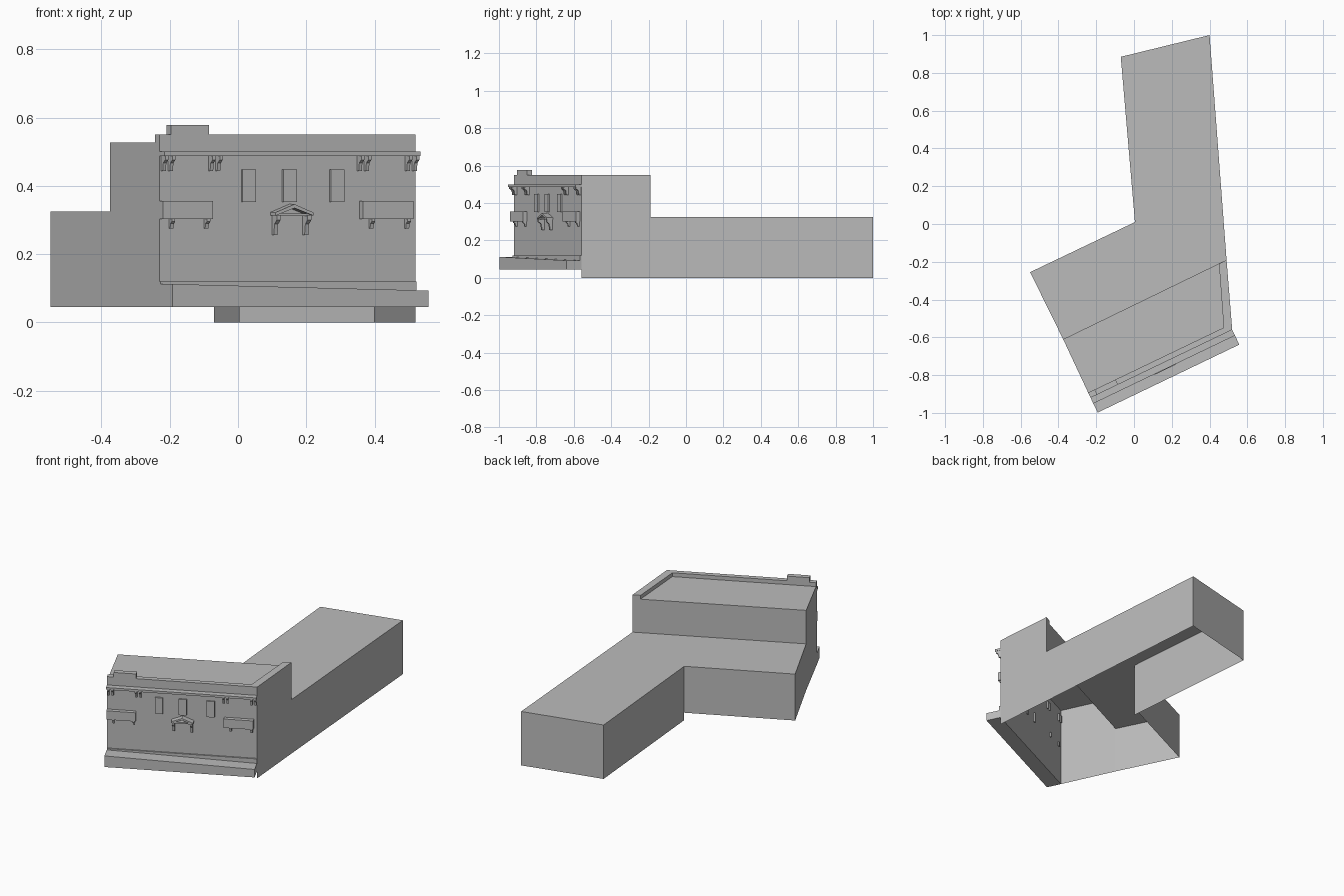
import bpy, bmesh, math
from mathutils import Vector, Matrix

if "Cube" in bpy.data.objects:
    bpy.data.objects.remove(bpy.data.objects["Cube"])

grey = bpy.data.materials.new("plain_grey")
grey.use_nodes = True
grey.diffuse_color = (0.5, 0.5, 0.5, 1)
grey.node_tree.nodes["Principled BSDF"].inputs["Base Color"].default_value = (0.5, 0.5, 0.5, 1)

# Plan corners and heights
street_right, street_left = Vector((0.52, -0.56)), Vector((-0.23, -0.92))
step_right, step_left = Vector((0.49, -0.19)), Vector((-0.375, -0.61))
wing_right, wing_left = Vector((0.40, 1.0)), Vector((-0.07, 0.885))
inner, rear_left = Vector((0.005, 0.01)), Vector((-0.55, -0.255))
BASE, LOW, ROOF, TOP = 0.045, 0.325, 0.527, 0.55

# Facade frame: local x runs along the facade, local -y points outwards
along = street_right - street_left
LENGTH = along.length
FACADE = Matrix.Translation(street_left.to_3d()) @ Matrix.Rotation(math.atan2(along.y, along.x), 4, 'Z')


def finish(name, bm, matrix=None):
    mesh = bpy.data.meshes.new(name)
    bm.to_mesh(mesh)
    bm.free()
    mesh.materials.append(grey)
    obj = bpy.data.objects.new(name, mesh)
    if matrix:
        obj.matrix_world = matrix
    bpy.context.collection.objects.link(obj)
    return obj


def prism(name, points, shift, matrix=FACADE):
    """Extrude a flat polygon by a vector into a closed solid."""
    bm = bmesh.new()
    face = bm.faces.new([bm.verts.new(p) for p in points])
    new = bmesh.ops.extrude_face_region(bm, geom=[face])["geom"]
    bmesh.ops.translate(bm, vec=shift, verts=[v for v in new if isinstance(v, bmesh.types.BMVert)])
    bmesh.ops.recalc_face_normals(bm, faces=bm.faces)
    return finish(name, bm, matrix)


def block(name, x0, x1, out0, out1, z0, z1):
    """Box on the facade; out0 and out1 are distances in front of the wall."""
    return prism(name, [(x0, -out0, z0), (x1, -out0, z0), (x1, -out1, z0), (x0, -out1, z0)],
                 (0, 0, z1 - z0))


def bracket(name, x, width, depth, z0, z1):
    """Tapering bracket, deep at the top with a stepped foot."""
    h = z1 - z0
    profile = [(-0.008, z1), (depth, z1), (depth, z1 - h * 0.25),
               (depth * 0.55, z1 - h * 0.45), (depth * 0.4, z0), (-0.008, z0)]
    return prism(name, [(x - width / 2, -o, z) for o, z in profile], (width, 0, 0))


def shell(name, walls, roof, roof_z):
    """Open-bottomed walls (start, end, bottom, top) under a flat roof."""
    bm = bmesh.new()
    for p, q, z0, z1 in walls:
        bm.faces.new([bm.verts.new((c.x, c.y, z)) for c, z in ((p, z0), (q, z0), (q, z1), (p, z1))])
    bm.faces.new([bm.verts.new((c.x, c.y, roof_z)) for c in roof])
    bmesh.ops.remove_doubles(bm, verts=bm.verts, dist=0.0005)
    return finish(name, bm)


# Low rear wing and tall street block
shell("rear_wing", [
    (step_right, wing_right, 0, LOW), (wing_right, wing_left, 0, LOW),
    (wing_left, inner, 0, LOW), (inner, rear_left, BASE, LOW),
    (rear_left, step_left, BASE, LOW)],
    [step_right, wing_right, wing_left, inner, rear_left, step_left], LOW)
shell("street_block", [
    (street_left, street_right, BASE, ROOF), (street_right, step_right, 0, ROOF),
    (step_right, step_left, LOW, ROOF), (step_left, street_left, BASE, ROOF)],
    [street_left, street_right, step_right, step_left], ROOF)

# Parapet along the front and right side, with a raised cap
block("front_parapet", 0, LENGTH, -0.03, 0, ROOF, TOP)
side = [street_right, step_right, step_right + Vector((-0.04, -0.02)), street_right + Vector((-0.045, 0.01))]
prism("side_parapet", [(p.x, p.y, ROOF) for p in side], (0, 0, TOP - ROOF), Matrix())
block("parapet_cap", 0.037, 0.161, -0.03, 0, TOP, 0.578)

# Cornice with paired brackets
block("cornice", 0, LENGTH, 0, 0.034, 0.487, 0.5)
for i, x in enumerate((0.021, 0.175, 0.658, 0.814)):
    for s in (-1, 1):
        bracket(f"cornice_bracket_{i}_{s}", x + s * 0.0115, 0.01, 0.03, 0.443, 0.487)

# Plinth and sloping ledge at street level
block("plinth", 0, LENGTH, 0, 0.008, BASE, 0.12)
ledge = block("street_ledge", 0, LENGTH, 0, 0.087, BASE, 0.112)
for v in ledge.data.vertices:
    if v.co.z > 0.1 and v.co.x > 0.5:
        v.co.z = 0.093

# Window panels
for i, x in enumerate((0.288, 0.42, 0.575)):
    block(f"window_{i}", x - 0.022, x + 0.022, 0, 0.009, 0.352, 0.448)

# Side canopies on brackets
for name, x0, x1 in (("left", 0, 0.162), ("right", 0.65, 0.814)):
    block(f"{name}_canopy", x0, x1, 0, 0.024, 0.302, 0.355)
    for x in (x0 + 0.036, x1 - 0.012):
        bracket(f"{name}_canopy_bracket_{x:.2f}", x, 0.011, 0.02, 0.275, 0.302)

# Gabled door hood on brackets
gable = [(0.36, 0.313), (0.421, 0.335), (0.482, 0.313), (0.482, 0.322), (0.421, 0.346), (0.36, 0.322)]
prism("door_hood", [(x, 0, z) for x, z in gable], (0, -0.037, 0))
block("hood_beam", 0.366, 0.476, 0, 0.03, 0.311, 0.319)
for x in (0.371, 0.471):
    bracket(f"hood_bracket_{x:.2f}", x, 0.012, 0.034, 0.256, 0.314)
